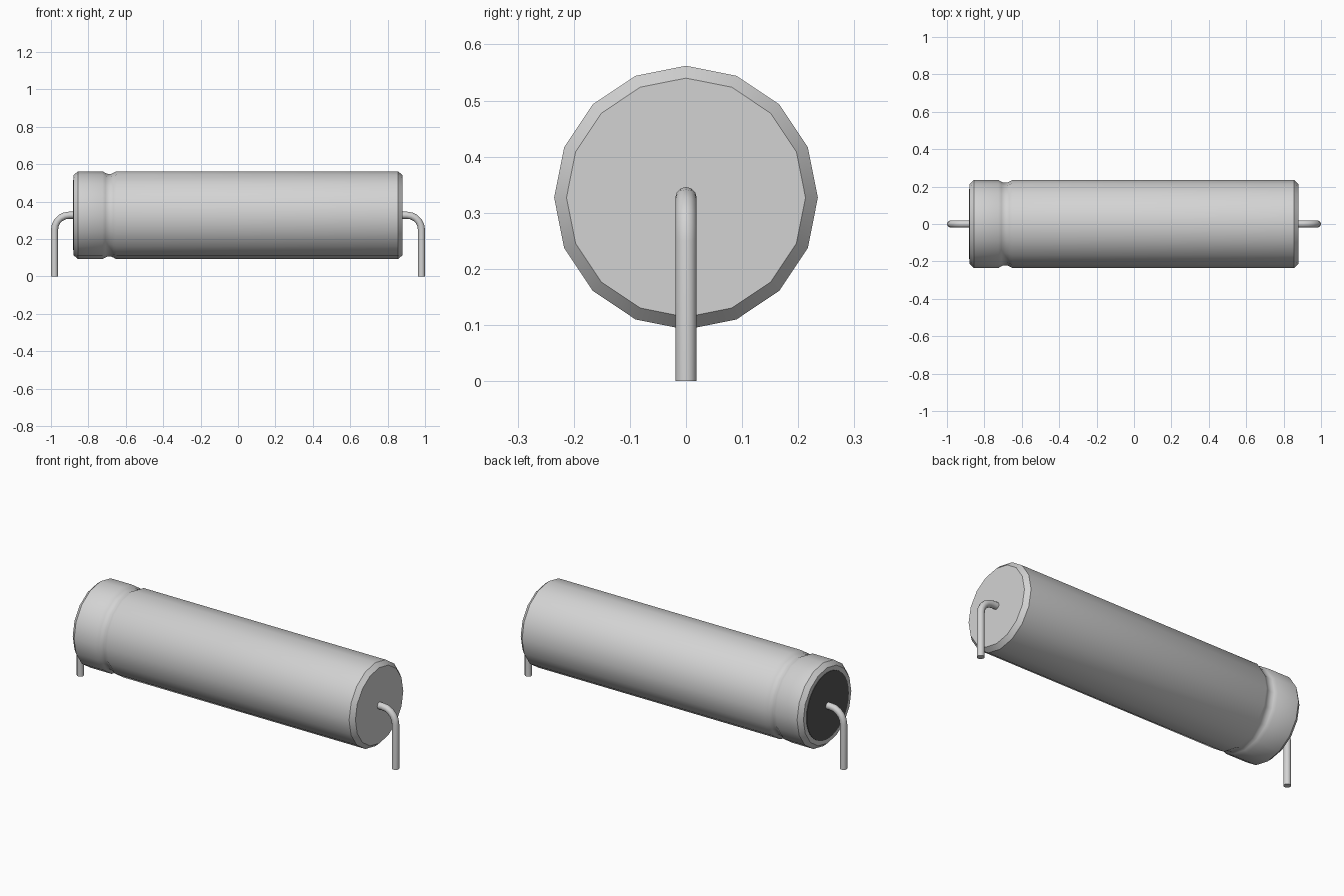
import bpy, bmesh, math
from mathutils import Vector

cube = bpy.data.objects.get("Cube")
if cube:
    bpy.data.objects.remove(cube, do_unlink=True)

AXIS_Z = 0.327
SIDES = 16


def material(name, value):
    m = bpy.data.materials.new(name)
    m.use_nodes = True
    colour = (value, value, value, 1)
    m.diffuse_color = colour
    m.node_tree.nodes["Principled BSDF"].inputs["Base Color"].default_value = colour
    return m


metal = material("light grey metal", 0.65)
black = material("black seal", 0.09)


def smooth(obj, angle=30):
    bpy.ops.object.select_all(action='DESELECT')
    obj.select_set(True)
    bpy.context.view_layer.objects.active = obj
    bpy.ops.object.shade_smooth_by_angle(angle=math.radians(angle))


def lathe(name, profile, sides, mat):
    """Turn (x, radius) points about the long axis and cap both ends."""
    bm = bmesh.new()
    rings = []
    for x, r in profile:
        rings.append([bm.verts.new((x, r * math.sin(t), AXIS_Z + r * math.cos(t)))
                      for t in (2 * math.pi * i / sides for i in range(sides))])
    for a, b in zip(rings, rings[1:]):
        for i in range(sides):
            j = (i + 1) % sides
            bm.faces.new((a[i], a[j], b[j], b[i]))
    bm.faces.new(rings[0])
    bm.faces.new(rings[-1])
    bmesh.ops.recalc_face_normals(bm, faces=bm.faces)
    mesh = bpy.data.meshes.new(name)
    bm.to_mesh(mesh)
    bm.free()
    mesh.materials.append(mat)
    obj = bpy.data.objects.new(name, mesh)
    bpy.context.collection.objects.link(obj)
    smooth(obj)
    return obj


# Can with chamfered ends and a rolled groove near the right end
lathe("can_body", [
    (-0.88, 0.213), (-0.856, 0.235), (-0.725, 0.235), (-0.709, 0.226),
    (-0.697, 0.221), (-0.679, 0.221), (-0.667, 0.226), (-0.65, 0.235),
    (0.856, 0.235), (0.88, 0.213)], SIDES, metal)

# Dark sealing disc on the grooved end
lathe("end_seal", [(-0.883, 0.187), (-0.878, 0.187)], 32, black)


def lead(name, side):
    """Round wire leaving the can, bending down to the ground."""
    bend, drop_x, segments = 0.078, 0.981, 5
    points = [Vector((side * 0.86, 0, AXIS_Z))]
    for i in range(segments + 1):
        t = math.pi / 2 * i / segments
        points.append(Vector((side * (drop_x - bend + bend * math.sin(t)), 0,
                              AXIS_Z - bend + bend * math.cos(t))))
    points.append(Vector((side * drop_x, 0, 0)))
    curve = bpy.data.curves.new(name, 'CURVE')
    curve.dimensions = '3D'
    curve.bevel_depth = 0.019
    curve.bevel_resolution = 4
    curve.use_fill_caps = True
    spline = curve.splines.new('POLY')
    spline.points.add(len(points) - 1)
    for p, co in zip(spline.points, points):
        p.co = (*co, 1)
    curve.materials.append(metal)
    obj = bpy.data.objects.new(name, curve)
    bpy.context.collection.objects.link(obj)
    bpy.ops.object.select_all(action='DESELECT')
    obj.select_set(True)
    bpy.context.view_layer.objects.active = obj
    bpy.ops.object.convert(target='MESH')
    smooth(bpy.context.view_layer.objects.active, 40)


lead("left_lead", 1)
lead("right_lead", -1)
